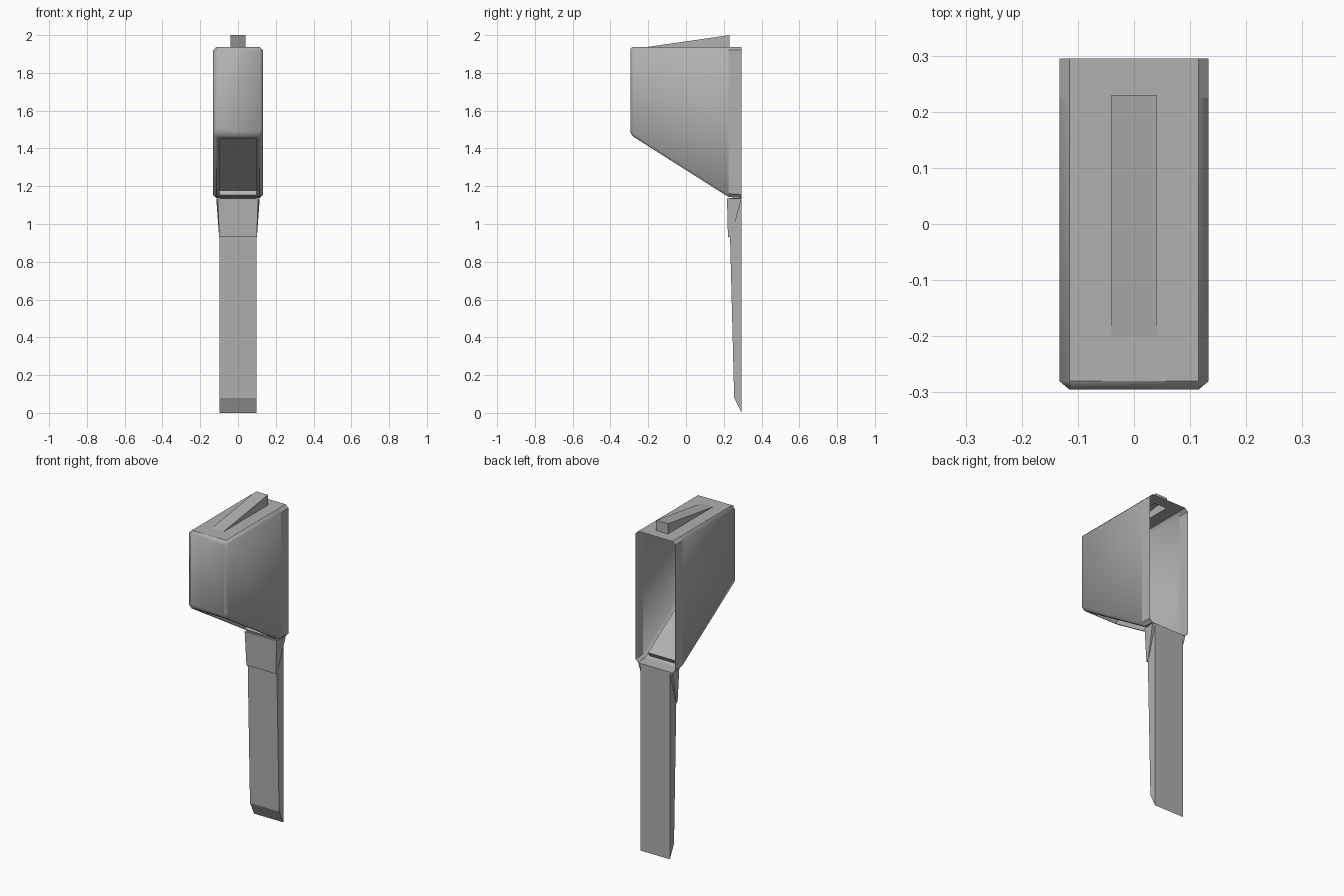
import bpy, bmesh
from mathutils import Vector

if "Cube" in bpy.data.objects:
    bpy.data.objects.remove(bpy.data.objects["Cube"])

grey = bpy.data.materials.new("dark_grey")
grey.diffuse_color = (0.44, 0.44, 0.44, 1)
grey.use_nodes = True
grey.node_tree.nodes["Principled BSDF"].inputs["Base Color"].default_value = grey.diffuse_color


def finish(name, bm, smooth=False):
    bmesh.ops.recalc_face_normals(bm, faces=bm.faces)
    me = bpy.data.meshes.new(name)
    bm.to_mesh(me)
    bm.free()
    me.materials.append(grey)
    ob = bpy.data.objects.new(name, me)
    bpy.context.collection.objects.link(ob)
    if smooth:
        bpy.ops.object.select_all(action='DESELECT')
        ob.select_set(True)
        bpy.context.view_layer.objects.active = ob
        bpy.ops.object.shade_smooth_by_angle(angle=0.95, keep_sharp_edges=True)
    return ob


def ring(bm, y, hx, z0, z1, c=0.018):
    """Upright rectangle with clipped corners; edge 0-1 is the floor, 4-5 the roof."""
    pts = [(-hx + c, z0), (hx - c, z0), (hx, z0 + c), (hx, z1 - c),
           (hx - c, z1), (-hx + c, z1), (-hx, z1 - c), (-hx, z0 + c)]
    return [bm.verts.new((x, y, z)) for x, z in pts]


def sharpen(face):
    for e in face.edges:
        e.smooth = False


# Hollow housing, open at the back: loft of clipped rectangles
bm = bmesh.new()
rings = [ring(bm, 0.295, 0.133, 1.138, 1.938), ring(bm, 0.225, 0.133, 1.143, 1.938),
         ring(bm, -0.28, 0.133, 1.463, 1.938), ring(bm, -0.295, 0.131, 1.485, 1.928)]
for v in rings[3]:  # narrow the front so all its edges are chamfered
    v.co.x = max(-0.115, min(0.115, v.co.x))
faces = {}
for s, (a, b) in enumerate(zip(rings, rings[1:])):
    for i in range(8):
        j = (i + 1) % 8
        faces[s, i] = bm.faces.new((a[i], a[j], b[j], b[i]))
bm.faces.new([v for i, v in enumerate(rings[3])])
for key in faces:  # crisp rear rim, roof and floor; soft corners elsewhere
    if key[0] == 0 or key in ((1, 0), (1, 4)):
        sharpen(faces[key])

# Slot in the roof under the wedge
r1, r2 = rings[1], rings[2]
bm.faces.remove(faces[1, 4])
slot = [bm.verts.new(p) for p in ((0.04, 0.225, 1.938), (0.04, -0.2, 1.938),
                                  (-0.04, -0.2, 1.938), (-0.04, 0.225, 1.938))]
bm.faces.new((r1[4], slot[0], slot[1], r2[4]))
bm.faces.new((r2[4], slot[1], slot[2], r2[5]))
bm.faces.new((r2[5], slot[2], slot[3], r1[5]))

# Recessed panel in the sloping underside
bmesh.ops.recalc_face_normals(bm, faces=bm.faces)
bm.normal_update()
floor = faces[1, 0]
n = floor.normal.copy()
if n.z < 0:
    n = -n
bmesh.ops.inset_region(bm, faces=[floor], thickness=0.018, use_even_offset=True)
new = bmesh.ops.extrude_face_region(bm, geom=[floor])
bmesh.ops.translate(bm, vec=n * 0.03,
                    verts=[v for v in new['geom'] if isinstance(v, bmesh.types.BMVert)])
if floor.is_valid:
    bm.faces.remove(floor)
finish("housing", bm, smooth=True)

# Sloping wedge on the roof, hollow below
bm = bmesh.new()
tip, foot, top = [[bm.verts.new((x, y, z)) for x in (-0.04, 0.04)]
                  for y, z in ((-0.2, 1.938), (0.23, 1.938), (0.23, 2.0))]
bm.faces.new((tip[0], tip[1], top[1], top[0]))
bm.faces.new((foot[0], top[0], top[1], foot[1]))
for i in (0, 1):
    bm.faces.new((tip[i], foot[i], top[i]))
finish("sight_wedge", bm)

# Long tapered bar with a chisel tip
bm = bmesh.new()
profile = [(0.295, 0), (0.295, 1.138), (0.228, 1.138), (0.255, 0.08)]
f = bm.faces.new([bm.verts.new((-0.098, y, z)) for y, z in profile])
new = bmesh.ops.extrude_face_region(bm, geom=[f])
bmesh.ops.translate(bm, vec=Vector((0.196, 0, 0)),
                    verts=[v for v in new['geom'] if isinstance(v, bmesh.types.BMVert)])
if len(bm.faces) < 6:
    bm.faces.new([v for v in bm.verts if v.co.x < 0])
finish("bar", bm)

# Flared collar joining bar and housing
bm = bmesh.new()
top = [bm.verts.new(p) for p in ((-0.107, 0.217, 1.135), (0.107, 0.217, 1.135),
                                 (0.115, 0.294, 1.135), (-0.115, 0.294, 1.135))]
low = [bm.verts.new(p) for p in ((-0.099, 0.222, 0.93), (0.099, 0.222, 0.93),
                                 (0.1, 0.238, 0.93), (-0.1, 0.238, 0.93))]
bm.faces.new(top)
bm.faces.new(low)
for i in range(4):
    j = (i + 1) % 4
    bm.faces.new((top[i], top[j], low[j], low[i]))
finish("collar", bm)
